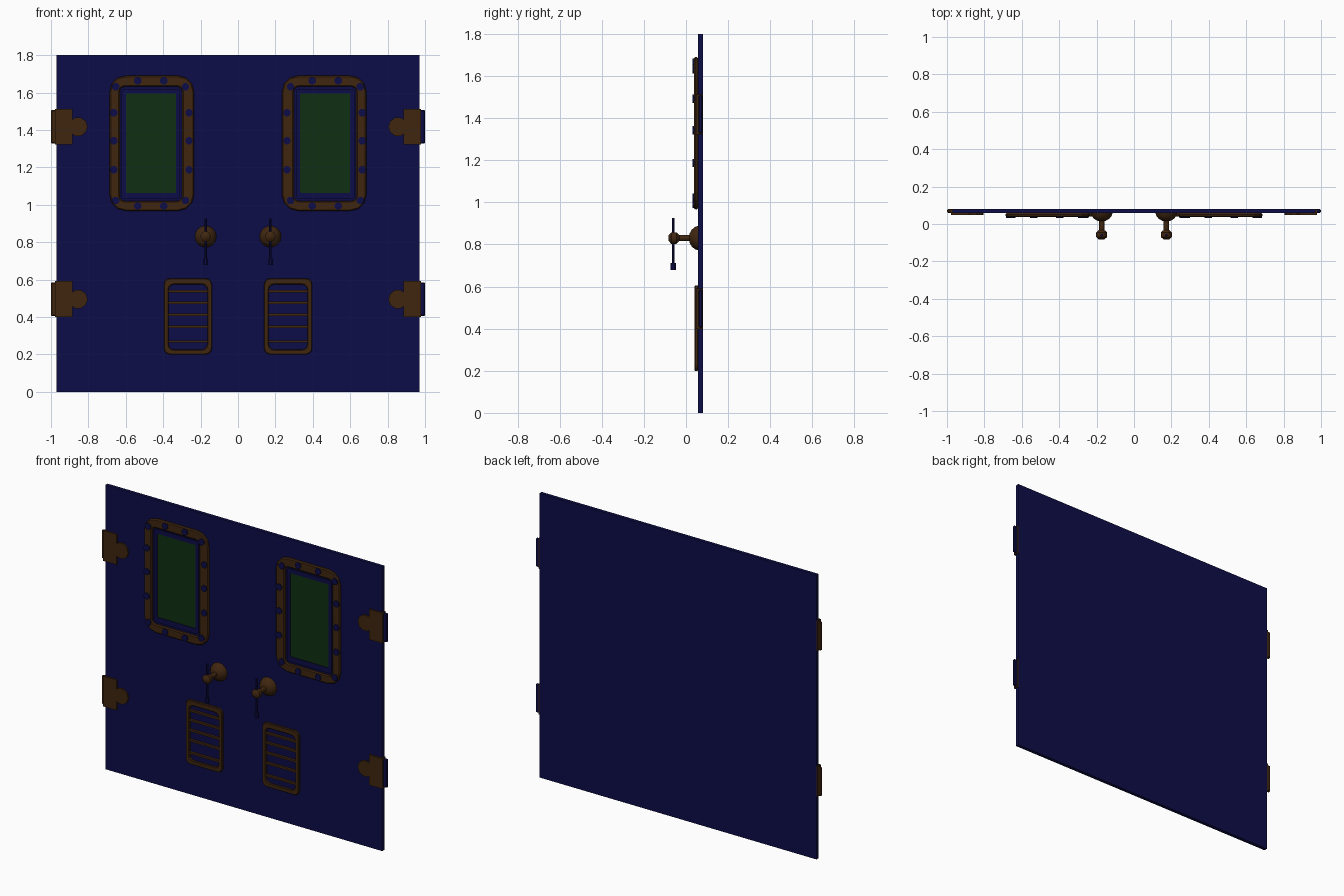
import bpy, bmesh, math
from mathutils import Matrix, Vector

cube = bpy.data.objects.get("Cube")
if cube:
    bpy.data.objects.remove(cube, do_unlink=True)


def material(name, rgb):
    m = bpy.data.materials.new(name)
    m.use_nodes = True
    m.diffuse_color = (*rgb, 1)
    m.node_tree.nodes["Principled BSDF"].inputs["Base Color"].default_value = (*rgb, 1)
    return m


NAVY = material("navy paint", (0.004, 0.004, 0.065))
BROWN = material("brown bronze", (0.05, 0.019, 0.005))
GREEN = material("green glass", (0.005, 0.028, 0.006))
FACE = 0.058  # y of the door's front surface


def finish(bm, name, mat, bevel=0, smooth=False):
    bmesh.ops.recalc_face_normals(bm, faces=bm.faces[:])
    me = bpy.data.meshes.new(name)
    bm.to_mesh(me)
    bm.free()
    me.materials.append(mat)
    ob = bpy.data.objects.new(name, me)
    bpy.context.collection.objects.link(ob)
    if bevel:
        mod = ob.modifiers.new("bevel", "BEVEL")
        mod.width = bevel
        mod.limit_method = 'ANGLE'
        mod.angle_limit = math.radians(50)
    if smooth:
        bpy.ops.object.select_all(action='DESELECT')
        ob.select_set(True)
        bpy.context.view_layer.objects.active = ob
        bpy.ops.object.shade_smooth_by_angle(angle=math.radians(40))
    return ob


def add_box(bm, x, y, z):
    """Box spanning the given (low, high) ranges."""
    size = [abs(b - a) for a, b in (x, y, z)]
    mid = Vector([(a + b) / 2 for a, b in (x, y, z)])
    bmesh.ops.create_cube(bm, size=1, matrix=Matrix.Translation(mid) @ Matrix.Diagonal((*size, 1)))


def box(name, mat, x, y, z, bevel=0):
    bm = bmesh.new()
    add_box(bm, x, y, z)
    return finish(bm, name, mat, bevel)


def add_rod(bm, centre, radius, length, axis='Y', sides=8):
    turn = Matrix.Rotation(math.pi / 2, 4, 'X') if axis == 'Y' else Matrix()
    spin = Matrix.Rotation(math.pi / sides, 4, 'Z')
    bmesh.ops.create_cone(bm, cap_ends=True, segments=sides, radius1=radius, radius2=radius,
                          depth=length, matrix=Matrix.Translation(centre) @ turn @ spin)


def outline(x, z, r, steps=3):
    """Rounded rectangle as a list of (x, z)."""
    x0, x1 = sorted(x)
    corners = [(x1 - r, z[1] - r), (x0 + r, z[1] - r), (x0 + r, z[0] + r), (x1 - r, z[0] + r)]
    return [(cx + r * math.cos(a), cz + r * math.sin(a))
            for q, (cx, cz) in enumerate(corners)
            for a in [(q + k / steps) * math.pi / 2 for k in range(steps + 1)]]


def ring(name, mat, outer, inner, y, bevel=0):
    """Flat frame between two outlines, from y[0] (front) to y[1] (back)."""
    bm = bmesh.new()
    loops = [[bm.verts.new((px, depth, pz)) for px, pz in path]
             for path, depth in ((outer, y[0]), (inner, y[0]), (inner, y[1]), (outer, y[1]))]
    n = len(outer)
    for i in range(4):
        a, b = loops[i], loops[(i + 1) % 4]
        for k in range(n):
            j = (k + 1) % n
            bm.faces.new((a[k], a[j], b[j], b[k]))
    return finish(bm, name, mat, bevel)


def lathe(name, mat, x, z, profile, sides=16):
    """Turn (radius, y) points about an axis along y."""
    bm = bmesh.new()
    vs = [bm.verts.new((x + r, y, z)) for r, y in profile]
    es = [bm.edges.new(p) for p in zip(vs, vs[1:])]
    bmesh.ops.spin(bm, geom=vs + es, cent=(x, 0, z), axis=(0, 1, 0),
                   angle=math.tau, steps=sides)
    bmesh.ops.remove_doubles(bm, verts=bm.verts[:], dist=0.0005)
    return finish(bm, name, mat, smooth=True)


# Door panel
box("door_panel", NAVY, (-0.97, 0.97), (FACE, 0.08), (0, 1.8))

for s, side in ((-1, "right"), (1, "left")):
    def span(a, b):
        return (s * a, s * b)

    # Window: bronze surround, painted rim, glass, bolts
    ring(f"{side}_window_frame", BROWN, outline(span(0.235, 0.686), (0.967, 1.69), 0.085),
         outline(span(0.299, 0.632), (1.021, 1.631), 0.025), (0.038, FACE), 0.006)
    ring(f"{side}_window_rim", NAVY, outline(span(0.31, 0.622), (1.032, 1.62), 0.015),
         outline(span(0.332, 0.6), (1.064, 1.594), 0.004), (0.048, FACE))
    box(f"{side}_window_glass", GREEN, span(0.332, 0.6), (0.053, FACE), (1.064, 1.594))
    spots = [(x, z) for x in (0.397, 0.536) for z in (0.993, 1.663)]
    spots += [(x, z) for x in (0.262, 0.664) for z in (1.187, 1.342, 1.492)]
    spots += [(x, z) for x in (0.281, 0.654) for z in (1.023, 1.631)]
    bm = bmesh.new()
    for x, z in spots:
        add_rod(bm, (s * x, 0.039, z), 0.021, 0.016)
    finish(bm, f"{side}_window_bolts", NAVY)

    # Vent with slats
    ring(f"{side}_vent_frame", BROWN, outline(span(0.14, 0.396), (0.2, 0.606), 0.03),
         outline(span(0.164, 0.371), (0.225, 0.574), 0.03), (0.04, FACE), 0.004)
    bm = bmesh.new()
    for z in (0.269, 0.348, 0.412, 0.476, 0.537):
        add_box(bm, span(0.155, 0.38), (0.043, FACE), (z - 0.006, z + 0.006))
    finish(bm, f"{side}_vent_slats", BROWN)

    # Handle: domed base, shaft, knob and lever
    hx, hz = s * 0.173, 0.83
    lathe(f"{side}_handle_base", BROWN, hx, hz,
          [(0, 0.015), (0.022, 0.017), (0.041, 0.028), (0.053, 0.043), (0.058, FACE), (0, FACE)])
    lathe(f"{side}_handle_shaft", BROWN, hx, hz,
          [(0, -0.084), (0.015, -0.082), (0.029, -0.07), (0.029, -0.045), (0.015, -0.032),
           (0.015, 0.02), (0, 0.02)], 10)
    bm = bmesh.new()
    add_rod(bm, (hx, -0.06, 0.808), 0.007, 0.235, 'Z')
    add_rod(bm, (hx, -0.06, 0.695), 0.014, 0.035, 'Z')
    finish(bm, f"{side}_handle_lever", NAVY)

    # Hinges: plate wrapped round the door edge, lobe and pin
    for level, z in (("upper", 1.417), ("lower", 0.495)):
        name = f"{side}_{level}_hinge"
        bm = bmesh.new()
        add_box(bm, span(0.885, 0.978), (0.048, FACE), (z - 0.096, z + 0.096))
        add_box(bm, span(0.97, 0.978), (FACE, 0.08), (z - 0.096, z + 0.096))
        add_box(bm, span(0.85, 0.89), (0.05, FACE), (z - 0.038, z + 0.038))
        add_rod(bm, (s * 0.855, 0.054, z), 0.051, 0.012, sides=10)
        finish(bm, f"{name}_plate", BROWN)
        box(f"{name}_pin", NAVY if s > 0 else BROWN, span(0.974, 1.0),
            (0.06, 0.079), (z - 0.09, z + 0.09), 0.005)
